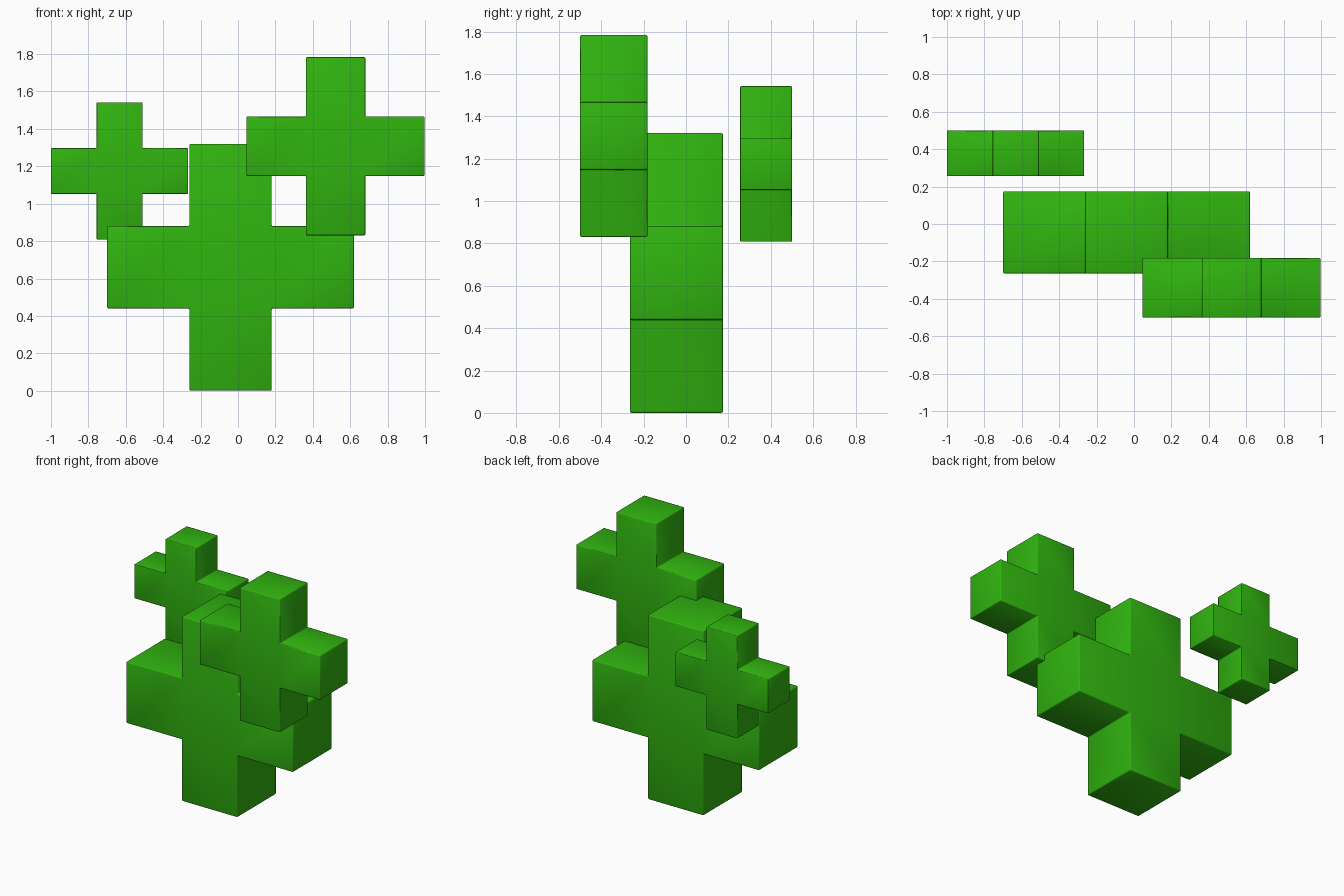
import bpy
import bmesh
from mathutils import Vector

if "Cube" in bpy.data.objects:
    bpy.data.objects.remove(bpy.data.objects["Cube"])

green = bpy.data.materials.new("bright green")
green.diffuse_color = (0.03, 0.46, 0.005, 1)
green.use_nodes = True
green.node_tree.nodes["Principled BSDF"].inputs["Base Color"].default_value = green.diffuse_color


def plus_block(name, unit, centre):
    """Plus-shaped block made of five cubes with side length unit."""
    bm = bmesh.new()
    bmesh.ops.create_cube(bm, size=unit)
    bm.normal_update()

    # Arms: pull out the left, right, top and bottom faces of the core
    sides = [f for f in bm.faces if abs(f.normal.y) < 0.5]
    normals = [f.normal.copy() for f in sides]
    for normal in normals:
        face = max(bm.faces, key=lambda f: f.calc_center_median().dot(normal))
        arm = bmesh.ops.extrude_discrete_faces(bm, faces=[face])["faces"][0]
        bmesh.ops.translate(bm, verts=arm.verts, vec=normal * unit)
    bmesh.ops.recalc_face_normals(bm, faces=bm.faces)

    mesh = bpy.data.meshes.new(name)
    bm.to_mesh(mesh)
    bm.free()
    mesh.materials.append(green)
    mesh.shade_smooth()
    obj = bpy.data.objects.new(name, mesh)
    obj.location = Vector(centre)
    bpy.context.collection.objects.link(obj)

    # Slightly softened edges
    bevel = obj.modifiers.new("soft_edges", 'BEVEL')
    bevel.width = 0.018 * unit
    bevel.segments = 2
    bevel.limit_method = 'ANGLE'


plus_block("large_plus", 0.44, (-0.04, -0.045, 0.66))
plus_block("medium_plus", 0.3175, (0.522, -0.341, 1.307))
plus_block("small_plus", 0.2445, (-0.633, 0.378, 1.175))
